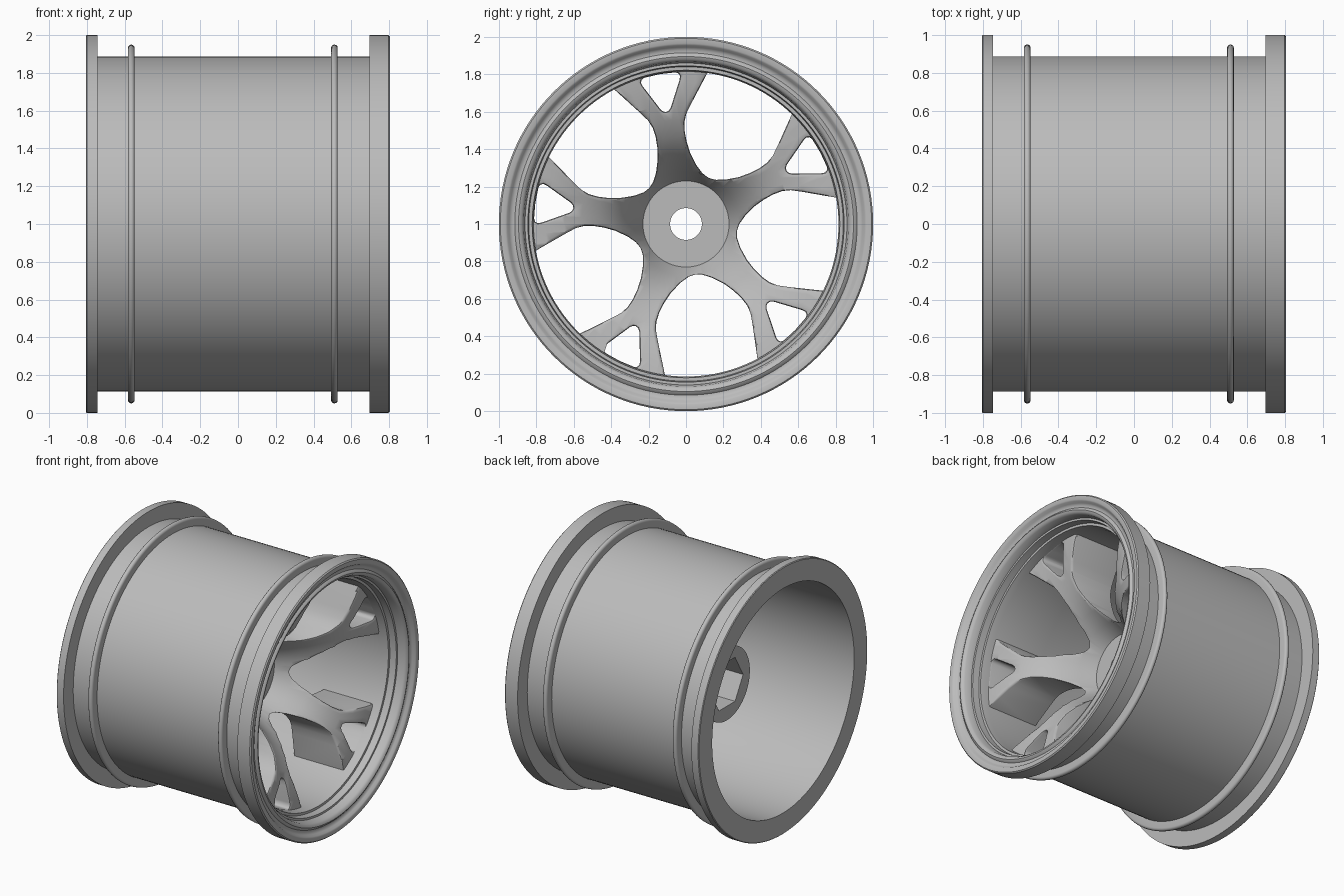
import bpy, bmesh, math
from mathutils import Matrix, Vector

cube = bpy.data.objects.get("Cube")
if cube:
    bpy.data.objects.remove(cube)

grey = bpy.data.materials.new("satin grey")
grey.use_nodes = True
grey.diffuse_color = (0.5, 0.5, 0.5, 1)
grey.node_tree.nodes["Principled BSDF"].inputs["Base Color"].default_value = (0.5, 0.5, 0.5, 1)

AXLE = 1.0  # height of the wheel axis


def finish(name, bm):
    bmesh.ops.recalc_face_normals(bm, faces=bm.faces)
    mesh = bpy.data.meshes.new(name)
    bm.to_mesh(mesh)
    bm.free()
    mesh.materials.append(grey)
    obj = bpy.data.objects.new(name, mesh)
    bpy.context.collection.objects.link(obj)
    obj.location.z = AXLE
    return obj


def activate(obj):
    bpy.ops.object.select_all(action="DESELECT")
    obj.select_set(True)
    bpy.context.view_layer.objects.active = obj


def smooth(obj, angle=35):
    activate(obj)
    bpy.ops.object.shade_smooth_by_angle(angle=math.radians(angle))


def lathe(name, profile, segments=128):
    """Revolve a closed (x, radius) profile round the x axis."""
    bm = bmesh.new()
    rings = []
    for i in range(segments):
        a = math.tau * i / segments
        rings.append([bm.verts.new((x, r * math.cos(a), r * math.sin(a))) for x, r in profile])
    n = len(profile)
    for i in range(segments):
        p, q = rings[i], rings[(i + 1) % segments]
        for j in range(n):
            k = (j + 1) % n
            bm.faces.new((p[j], p[k], q[k], q[j]))
    return finish(name, bm)


def prism(bm, outline, angle, x0, x1):
    """Extrude an outline of (radial, sideways) points along x, turned by angle."""
    c, s = math.cos(angle), math.sin(angle)
    ends = [[bm.verts.new((x, u * c - v * s, u * s + v * c)) for u, v in outline] for x in (x0, x1)]
    bm.faces.new(ends[0])
    bm.faces.new(ends[1])
    for i in range(len(outline)):
        j = (i + 1) % len(outline)
        bm.faces.new((ends[0][i], ends[0][j], ends[1][j], ends[1][i]))


def mirrored(half):
    return half + [(u, -v) for u, v in reversed(half) if v > 0]


# Barrel with both flanges and the stepped front lip
barrel = lathe("rim_barrel", [
    (-0.805, 0.84), (-0.805, 0.995), (-0.80, 1.0), (-0.745, 1.0), (-0.745, 0.886),
    (0.695, 0.886), (0.695, 1.0), (0.797, 1.0), (0.805, 0.992), (0.805, 0.965),
    (0.80, 0.955), (0.785, 0.945), (0.775, 0.93), (0.775, 0.915), (0.785, 0.905),
    (0.79, 0.895), (0.785, 0.88), (0.77, 0.868), (0.72, 0.86), (0.72, 0.845),
    (0.67, 0.84), (0.67, 0.822), (0.62, 0.815), (0.2, 0.815), (0.0, 0.84)])
smooth(barrel)

# Raised bead rings round the barrel
for name, x in (("rear_bead", -0.565), ("front_bead", 0.51)):
    w = 0.018
    arc = [(x + w * math.cos(t * math.pi / 6), 0.932 + w * math.sin(t * math.pi / 6)) for t in range(7)]
    smooth(lathe(name, [(x + w, 0.87)] + arc + [(x - w, 0.87)]))

# Dished centre with hub, before the windows are cut
centre = lathe("spokes_and_hub", [
    (-0.34, 0.085), (-0.34, 0.27), (0.19, 0.27), (0.2, 0.29), (0.2, 0.84), (0.61, 0.84),
    (0.60, 0.75), (0.575, 0.65), (0.54, 0.56), (0.49, 0.47), (0.43, 0.40), (0.36, 0.34),
    (0.25, 0.28), (0.14, 0.23), (0.14, 0.085)], 96)

# Five large windows, five fork openings and the hexagonal drive socket
window = mirrored([(0.275, 0), (0.28, 0.035), (0.305, 0.085), (0.35, 0.145), (0.395, 0.188),
                   (0.44, 0.222), (0.485, 0.246), (0.53, 0.257), (0.59, 0.257), (0.9, 0.247)])
fork = mirrored([(0.608, 0), (0.612, 0.014), (0.625, 0.027), (0.765, 0.1), (0.785, 0.106),
                 (0.8, 0.1), (0.808, 0.085), (0.813, 0)])
hexagon = [(0.19 * math.cos(i * math.pi / 3), 0.19 * math.sin(i * math.pi / 3)) for i in range(6)]
bm = bmesh.new()
for i in range(5):
    turn = math.radians(28 + 72 * i)
    prism(bm, fork, turn, 0.1, 0.9)
    prism(bm, window, turn + math.radians(36), -0.1, 0.9)
prism(bm, hexagon, 0, -0.5, -0.18)
cutter = finish("opening_cutter", bm)
cutter.hide_render = True

activate(centre)
cut = centre.modifiers.new("openings", "BOOLEAN")
cut.operation = "DIFFERENCE"
cut.solver = "EXACT"
cut.object = cutter
bpy.ops.object.modifier_apply(modifier=cut.name)
bpy.data.objects.remove(cutter)

# Soften the front edges of the spokes
bm = bmesh.new()
bm.from_mesh(centre.data)
bmesh.ops.remove_doubles(bm, verts=bm.verts, dist=0.002)
edges = [e for e in bm.edges if len(e.link_faces) == 2 and e.calc_face_angle() > 0.9
         and all(v.co.x > 0.22 and Vector((v.co.y, v.co.z)).length < 0.835 for v in e.verts)]
bmesh.ops.bevel(bm, geom=edges, offset=0.014, segments=2, affect="EDGES", profile=0.5, clamp_overlap=False)
bm.to_mesh(centre.data)
bm.free()
smooth(centre, 40)
